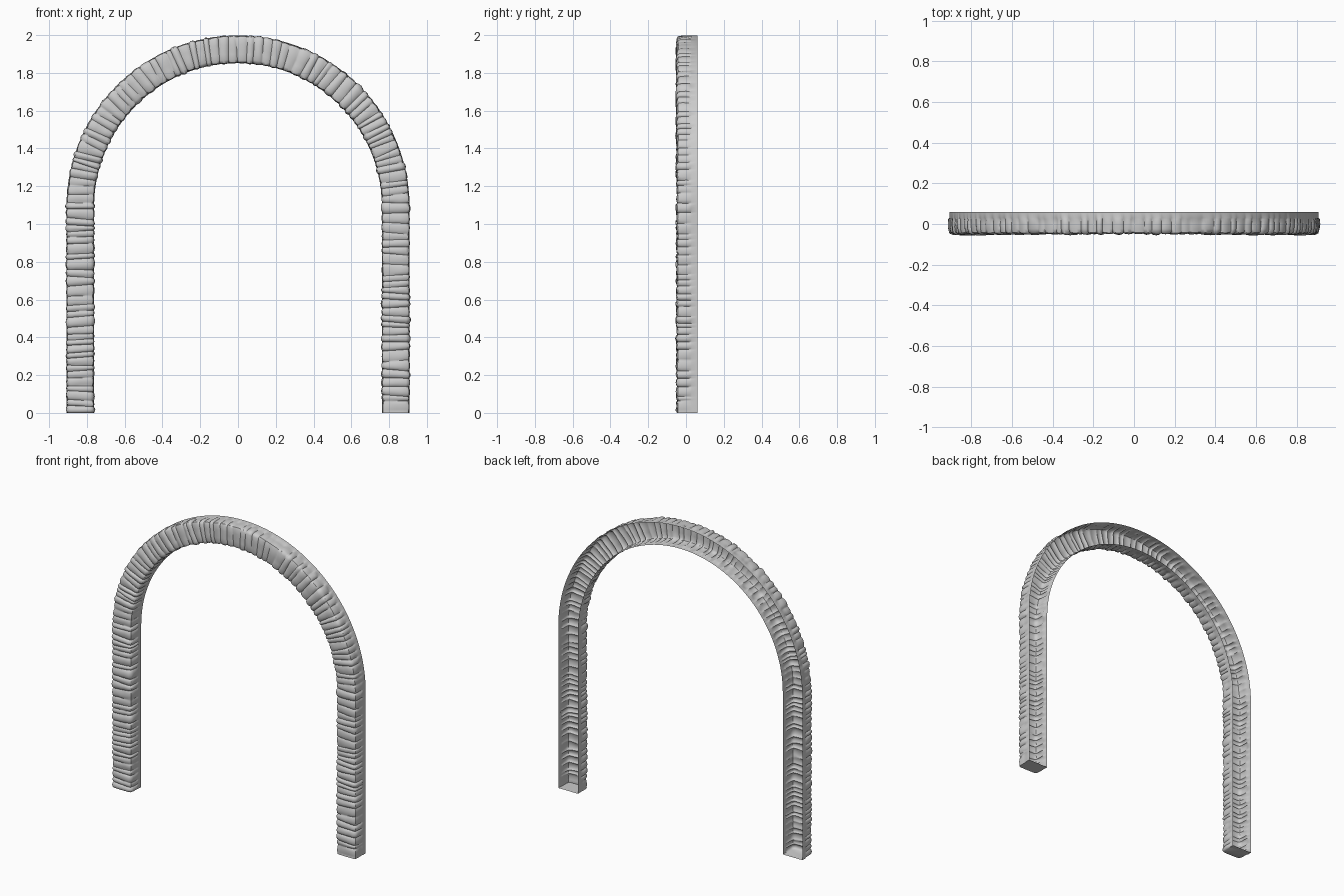
import bpy, bmesh, math, random
from mathutils import Vector, noise

random.seed(7)
cube = bpy.data.objects.get("Cube")
if cube:
    bpy.data.objects.remove(cube)

LEG = 1.09       # straight leg height
RADIUS = 0.835   # centre line radius of the arch
ARC = math.pi * RADIUS
LENGTH = 2 * LEG + ARC


def frame(s):
    """Point on the centre line and its outward direction at path distance s."""
    if s < LEG:
        return Vector((-RADIUS, 0, s)), Vector((-1, 0, 0))
    if s > LEG + ARC:
        return Vector((RADIUS, 0, LENGTH - s)), Vector((1, 0, 0))
    a = (s - LEG) / RADIUS
    out = Vector((-math.cos(a), 0, math.sin(a)))
    return Vector((0, 0, LEG)) + out * RADIUS, out


# Channel section, open at the back: radial, depth, push radial, push depth
half = [(0.073, 0.06, 0, 0), (0.073, 0.03, 0, 0), (0.068, 0.024, 0.8, 0),
        (0.068, 0.0, 1, 0), (0.067, -0.024, 1, 0), (0.064, -0.039, 0.8, -0.6),
        (0.053, -0.043, 0.2, -1), (0.026, -0.044, 0, -1)]
section = half + [(0, -0.045, 0, -1)] + [(-u, v, -p, q) for u, v, p, q in reversed(half)]

# Uneven stone courses with slightly slanted joints
joints = [0.0]
while joints[-1] < LENGTH - 0.07:
    joints.append(joints[-1] + random.uniform(0.026, 0.058))
joints.append(LENGTH)
slants = [random.uniform(-0.09, 0.09) for _ in joints]
slants[0] = slants[-1] = 0

bm = bmesh.new()
rings = []


def add_ring(s, slant, swell, seed):
    ring = []
    for u, v, pu, pv in section:
        pos, out = frame(min(max(s + slant * u, 0), LENGTH))
        bump = swell + 0.004 * noise.noise(Vector((u * 25, v * 25, s * 12 + seed)))
        ring.append(bm.verts.new(pos + out * (u + pu * bump) + Vector((0, v + pv * bump, 0))))
    rings.append(ring)


for k in range(len(joints) - 1):
    size = random.uniform(0.005, 0.011)
    lean = random.uniform(-0.5, 0.5)
    for t in (0, 0.1, 0.3, 0.5, 0.7, 0.9):
        s = joints[k] + (joints[k + 1] - joints[k]) * t
        slant = slants[k] + (slants[k + 1] - slants[k]) * t
        swell = size * math.sin(math.pi * t) ** 0.6 * (1 + lean * (t - 0.5))
        add_ring(s, slant, swell, k * 0.7 if t else 0)
add_ring(LENGTH, 0, 0.004, 0)

for a, b in zip(rings, rings[1:]):
    for j in range(len(section) - 1):
        bm.faces.new((a[j], a[j + 1], b[j + 1], b[j]))

# Soles of the two feet
bm.faces.new(list(reversed(rings[0])))
bm.faces.new(rings[-1])

mesh = bpy.data.meshes.new("stone_arch")
bm.to_mesh(mesh)
bm.free()
arch = bpy.data.objects.new("stone_arch", mesh)
bpy.context.collection.objects.link(arch)

# Plain grey stone
GREY = (0.6, 0.6, 0.6, 1)
mat = bpy.data.materials.new("grey_stone")
mat.use_nodes = True
mat.diffuse_color = GREY
for node in mat.node_tree.nodes:
    if node.type == 'BSDF_PRINCIPLED':
        node.inputs["Base Color"].default_value = GREY
mesh.materials.append(mat)

bpy.ops.object.select_all(action='DESELECT')
arch.select_set(True)
bpy.context.view_layer.objects.active = arch
bpy.ops.object.shade_smooth_by_angle(angle=math.radians(50))
